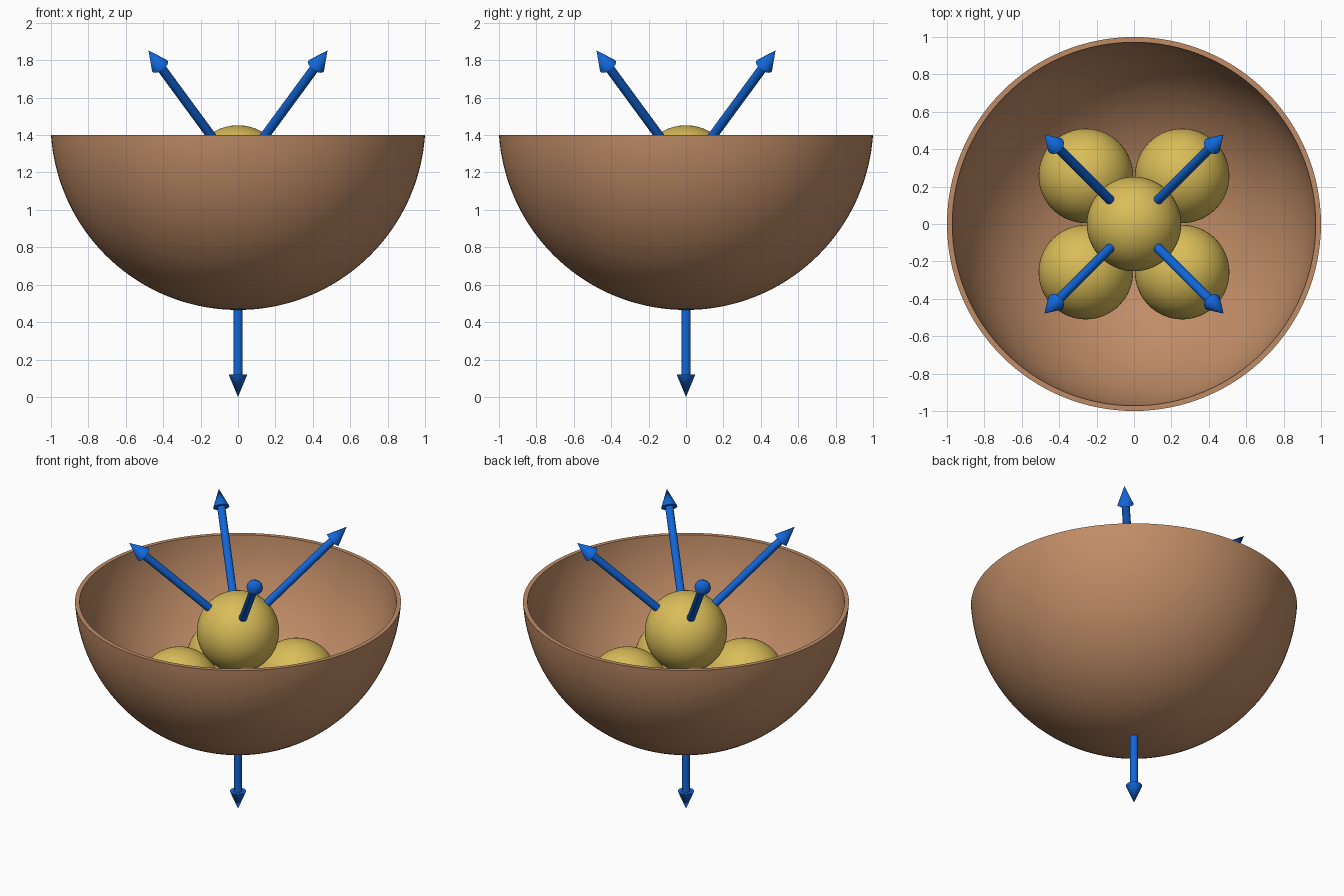
import bpy, bmesh, math
from mathutils import Vector

if "Cube" in bpy.data.objects:
    bpy.data.objects.remove(bpy.data.objects["Cube"])


def material(name, rgb):
    m = bpy.data.materials.new(name)
    m.diffuse_color = (*rgb, 1)
    m.use_nodes = True
    m.node_tree.nodes["Principled BSDF"].inputs["Base Color"].default_value = m.diffuse_color
    return m


BROWN = material("clay brown", (0.53, 0.265, 0.135))
YELLOW = material("mustard yellow", (0.70, 0.51, 0.10))
BLUE = material("arrow blue", (0.006, 0.135, 0.70))


def lathe(name, profile, mat, steps, origin=(0, 0, 0), axis=(0, 0, 1)):
    """Spin an (r, z) profile about local z, then aim z along axis."""
    bm = bmesh.new()
    vs = [bm.verts.new((r, 0, z)) for r, z in profile]
    edges = [bm.edges.new(p) for p in zip(vs, vs[1:])]
    bmesh.ops.spin(bm, geom=vs + edges, axis=(0, 0, 1), cent=(0, 0, 0),
                   angle=2 * math.pi, steps=steps)
    bmesh.ops.remove_doubles(bm, verts=bm.verts, dist=1e-5)
    bmesh.ops.dissolve_degenerate(bm, edges=bm.edges, dist=1e-6)
    bmesh.ops.recalc_face_normals(bm, faces=bm.faces)
    me = bpy.data.meshes.new(name)
    bm.to_mesh(me)
    bm.free()
    me.materials.append(mat)
    ob = bpy.data.objects.new(name, me)
    bpy.context.collection.objects.link(ob)
    ob.location = origin
    ob.rotation_euler = Vector(axis).to_track_quat('Z', 'Y').to_euler()
    bpy.ops.object.select_all(action='DESELECT')
    ob.select_set(True)
    bpy.context.view_layer.objects.active = ob
    bpy.ops.object.shade_smooth_by_angle(angle=math.radians(35))
    return ob


# Bowl: thin spherical shell cut flat at the rim
CZ, RIM = 1.467, 1.4


def arc(radius, n=40):
    start = math.acos((CZ - RIM) / radius)
    return [(radius * math.sin(start * (1 - i / n)),
             CZ - radius * math.cos(start * (1 - i / n))) for i in range(n + 1)]


lathe("bowl", arc(1.002)[::-1] + arc(0.974), BROWN, 128)

# Balls: four in the bowl, one stacked on top
S, R, LOW, TOP = 0.2575, 0.2525, 0.849, 1.2
CORNERS = [(1, 1), (-1, 1), (-1, -1), (1, -1)]
ball = [(R * math.sin(math.pi * i / 32), -R * math.cos(math.pi * i / 32))
        for i in range(33)]
for i, (sx, sy) in enumerate(CORNERS):
    lathe(f"lower_ball_{i + 1}", ball, YELLOW, 64, (sx * S, sy * S, LOW))
lathe("top_ball", ball, YELLOW, 64, (0, 0, TOP))


# Arrows: all start at the centre of the top ball
def arrow(name, direction, length):
    prof = [(0, 0), (0.025, 0), (0.025, length - 0.12),
            (0.05, length - 0.12), (0, length)]
    lathe(name, prof, BLUE, 32, (0, 0, TOP), direction)


for i, (sx, sy) in enumerate(CORNERS):
    arrow(f"upper_arrow_{i + 1}", (sx * S, sy * S, TOP - LOW), 0.94)
arrow("down_arrow", (0, 0, -1), TOP)
